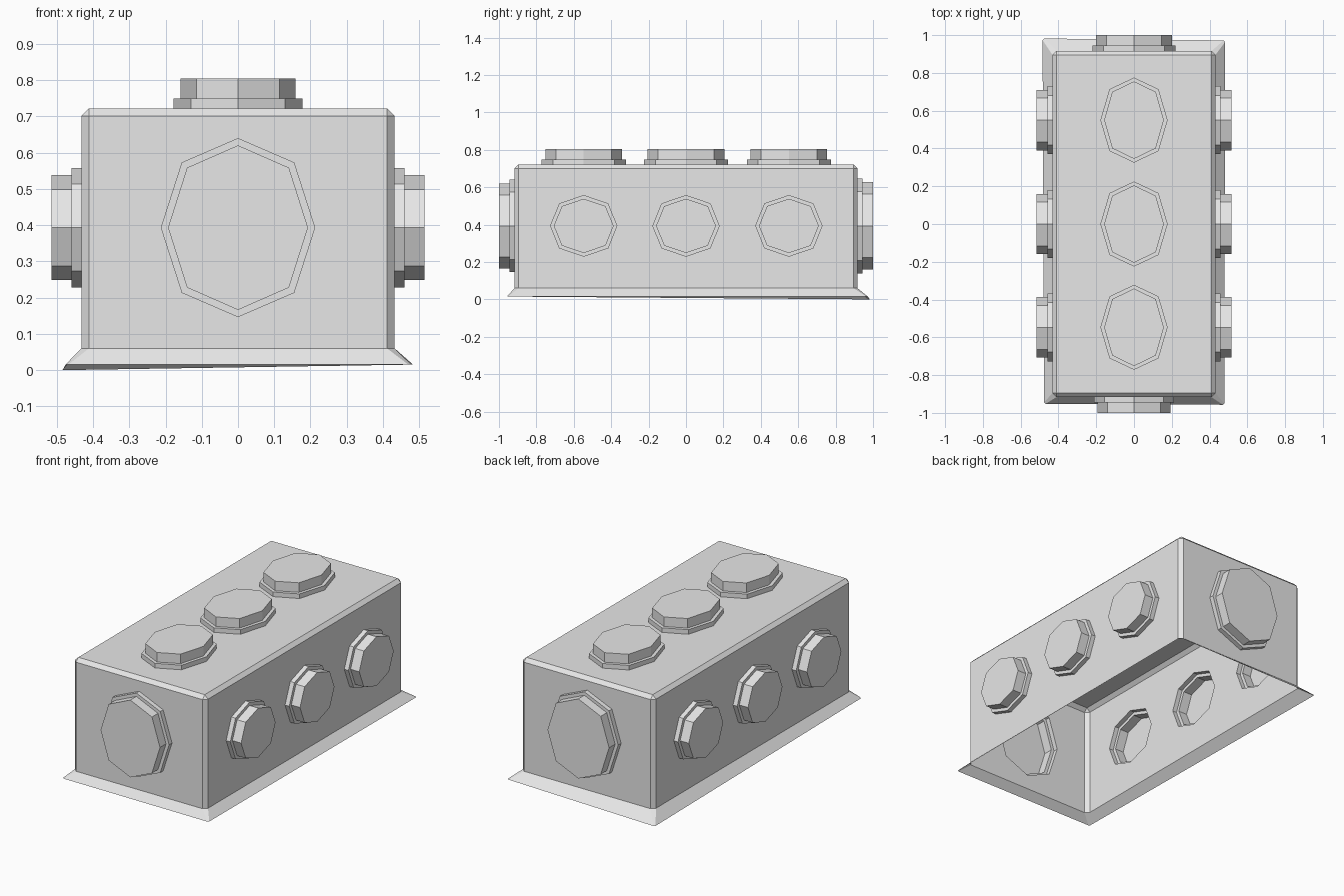
import bpy, bmesh, math
from mathutils import Vector

if "Cube" in bpy.data.objects:
    bpy.data.objects.remove(bpy.data.objects["Cube"], do_unlink=True)

grey = bpy.data.materials.new("plain_grey")
grey.use_nodes = True
grey.diffuse_color = (0.8, 0.8, 0.8, 1)
grey.node_tree.nodes["Principled BSDF"].inputs["Base Color"].default_value = (0.8, 0.8, 0.8, 1)

HALF_X, HALF_Y, BASE, TOP = 0.432, 0.917, 0.06, 0.722
FLANGE, CAP, INSET, MID = 0.027, 0.083, 0.02, 0.393
X, Y, Z = Vector((1, 0, 0)), Vector((0, 1, 0)), Vector((0, 0, 1))


def finish(bm, name):
    mesh = bpy.data.meshes.new(name)
    bm.to_mesh(mesh)
    bm.free()
    mesh.materials.append(grey)
    obj = bpy.data.objects.new(name, mesh)
    bpy.context.collection.objects.link(obj)


def octagon(bm, center, normal, up, ru, rv):
    """Ring of eight vertices with points on its axes."""
    side = up.cross(normal)
    ring = []
    for i in range(8):
        a = i * math.pi / 4
        k = 1.03 if i % 2 else 1
        ring.append(bm.verts.new(center + side * (ru * k * math.cos(a)) + up * (rv * k * math.sin(a))))
    return ring


def knob(name, center, normal, up, ru, rv):
    """Hollow stepped octagonal boss, open on the wall side."""
    bm = bmesh.new()
    steps = [(0, 0), (FLANGE, 0), (FLANGE, INSET), (CAP, INSET)]
    rings = [octagon(bm, center + normal * h, normal, up, ru - d, rv - d) for h, d in steps]
    for low, high in zip(rings, rings[1:]):
        for i in range(8):
            j = (i + 1) % 8
            bm.faces.new((low[i], low[j], high[j], high[i]))
    bm.faces.new(rings[-1])
    finish(bm, name)


# Each wall: normal, up axis, knob centres, knob radii
rows = (-0.547, 0.0, 0.55)
walls = {
    "left": (X, Z, [Vector((HALF_X, y, MID)) for y in rows], (0.18, 0.165)),
    "right": (-X, Z, [Vector((-HALF_X, y, MID)) for y in rows], (0.18, 0.165)),
    "top": (Z, Y, [Vector((0, y, TOP)) for y in rows], (0.178, 0.225)),
    "front": (-Y, Z, [Vector((0, -HALF_Y, MID))], (0.213, 0.247)),
    "back": (Y, Z, [Vector((0, HALF_Y, MID))], (0.22, 0.254)),
}

# Chamfered box shell, open underneath
bm = bmesh.new()
bmesh.ops.create_cube(bm, size=1)
for v in bm.verts:
    v.co = (v.co.x * 2 * HALF_X, v.co.y * 2 * HALF_Y, TOP if v.co.z > 0 else BASE)
edges = [e for e in bm.edges if max(v.co.z for v in e.verts) > BASE + 0.1]
bmesh.ops.bevel(bm, geom=edges, offset=0.021, segments=1, affect='EDGES')
bm.normal_update()
bottom = [f for f in bm.faces if f.normal.z < -0.9]
bmesh.ops.delete(bm, geom=bottom, context='FACES')

# Flared skirt with uneven corners
corners = {(1, 1): (0.483, 0.972, 0.015), (-1, 1): (-0.484, 0.982, 0.0),
           (1, -1): (0.478, -0.957, 0.015), (-1, -1): (-0.476, -0.952, 0.015)}
rim = [e for e in bm.edges if e.is_boundary]
skirt = bmesh.ops.extrude_edge_only(bm, edges=rim)["geom"]
for v in [g for g in skirt if isinstance(g, bmesh.types.BMVert)]:
    sx, sy = math.copysign(1, v.co.x), math.copysign(1, v.co.y)
    on_side = abs(v.co.x) > HALF_X - 0.005
    cx, cy, cz = corners[(sx, sy)]
    v.co = (cx, cy - sy * 0.008, cz) if on_side else (cx - sx * 0.008, cy, cz)

# Cut knob openings in each wall and add the knobs
for name, (normal, up, centers, radii) in walls.items():
    bm.normal_update()
    wall = max((f for f in bm.faces if f.normal.dot(normal) > 0.99), key=lambda f: f.calc_area())
    loop = list(wall.edges)
    bmesh.ops.delete(bm, geom=[wall], context='FACES_ONLY')
    for n, c in enumerate(centers):
        ring = octagon(bm, c, normal, up, *radii)
        loop += [bm.edges.new((ring[i], ring[(i + 1) % 8])) for i in range(8)]
        knob(f"{name}_knob_{n + 1}", c, normal, up, *radii)
    bmesh.ops.triangle_fill(bm, use_beauty=True, edges=loop, normal=normal)
bmesh.ops.recalc_face_normals(bm, faces=bm.faces[:])
finish(bm, "box_shell")
